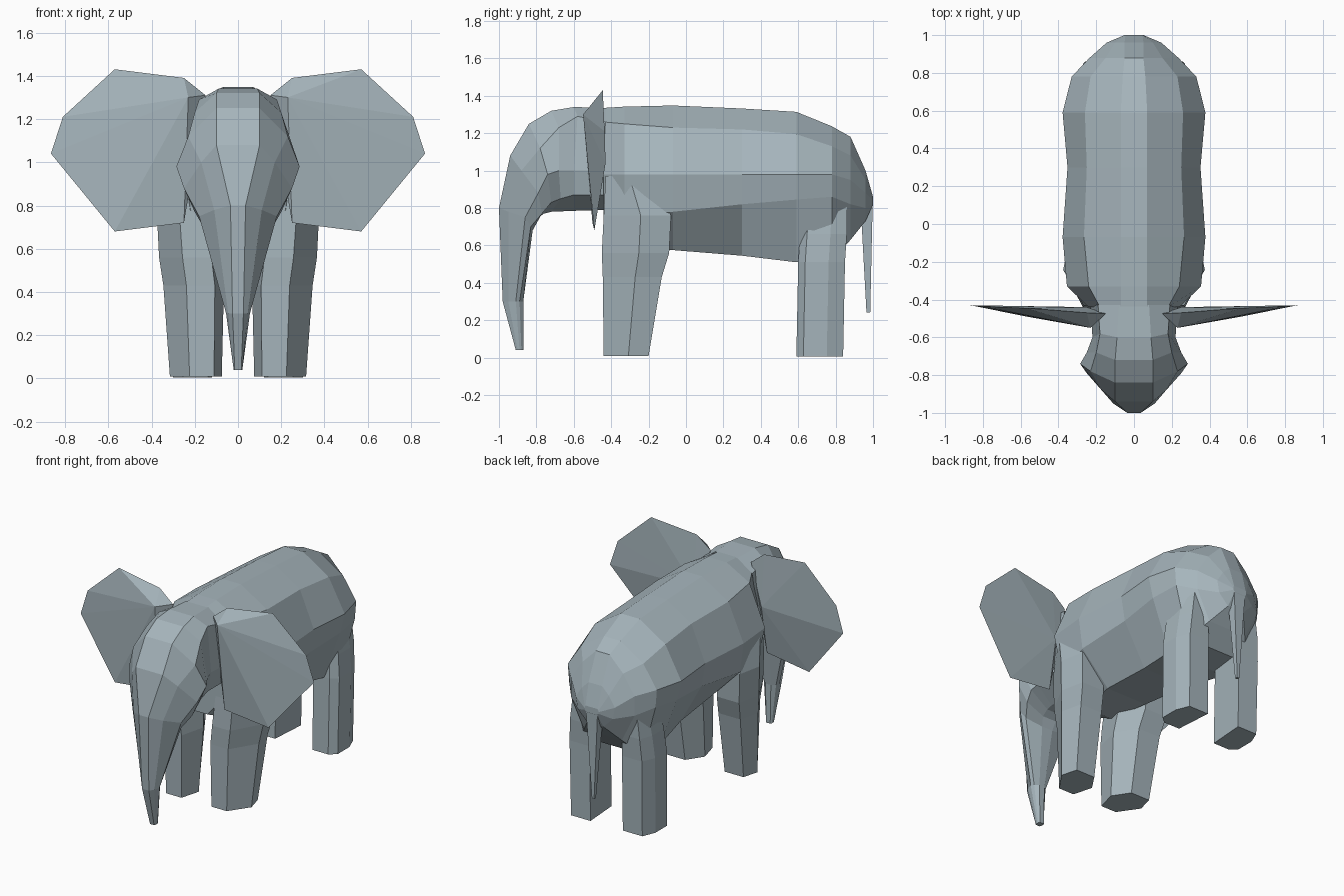
import bpy, bmesh

hide = bpy.data.materials.new("grey_hide")
hide.diffuse_color = (0.38, 0.46, 0.50, 1)


def add_mesh(name, bm):
    bmesh.ops.recalc_face_normals(bm, faces=bm.faces)
    me = bpy.data.meshes.new(name)
    bm.to_mesh(me)
    bm.free()
    me.materials.append(hide)
    ob = bpy.data.objects.new(name, me)
    bpy.context.collection.objects.link(ob)
    return ob


def loft(name, rings, caps=(0, -1)):
    """Skin a list of closed rings and cap the chosen ends."""
    bm = bmesh.new()
    vs = [[bm.verts.new(p) for p in r] for r in rings]
    n = len(vs[0])
    for a, b in zip(vs, vs[1:]):
        for i in range(n):
            j = (i + 1) % n
            bm.faces.new((a[i], a[j], b[j], b[i]))
    for c in caps:
        bm.faces.new(vs[c])
    return add_mesh(name, bm)


def both_sides(half):
    """Close a half section by mirroring it across x = 0."""
    return half + [(-x, y, z) for x, y, z in reversed(half)]


# Body: half sections from spine to belly at each y
body = [
    (-0.44, [(.07, 1.335), (.18, 1.26), (.24, .98), (.22, .78), (.08, .62)]),
    (-0.33, [(.07, 1.342), (.24, 1.25), (.355, .98), (.30, .76), (.10, .57)]),
    (-0.07, [(.07, 1.348), (.265, 1.23), (.378, .98), (.35, .78), (.15, .575)]),
    (0.30, [(.07, 1.332), (.25, 1.22), (.352, .98), (.325, .82), (.17, .545)]),
    (0.59, [(.07, 1.314), (.26, 1.195), (.378, .98), (.345, .845), (.22, .51)]),
    (0.78, [(.06, 1.237), (.23, 1.13), (.33, .98), (.32, .86), (.23, .52)]),
    (0.88, [(.05, 1.18), (.15, 1.08), (.235, .95), (.235, .82), (.14, .63)]),
    (0.96, [(.05, 1.0), (.10, .95), (.145, .88), (.13, .80), (.06, .73)]),
    (1.0, [(.045, .86), (.05, .85), (.05, .84), (.05, .83), (.04, .82)]),
]
loft("body", [both_sides([(x, y, z) for x, z in pts]) for y, pts in body])

# Head and trunk: half sections from brow to chin, ending at the trunk tip
head = [
    [(.08, -.43, 1.335), (.19, -.43, 1.26), (.23, -.43, 1.0), (.2, -.43, .87), (.05, -.43, .79)],
    [(.09, -.60, 1.34), (.18, -.58, 1.29), (.22, -.60, 1.0), (.2, -.60, .87), (.05, -.60, .785)],
    [(.10, -.72, 1.32), (.20, -.68, 1.23), (.25, -.68, 1.0), (.2, -.67, .85), (.05, -.72, .78)],
    [(.10, -.84, 1.25), (.23, -.78, 1.12), (.285, -.74, .98), (.21, -.72, .83), (.05, -.76, .77)],
    [(.10, -.94, 1.08), (.17, -.88, 1.0), (.25, -.79, .88), (.2, -.77, .77), (.05, -.80, .74)],
    [(.035, -1.0, .80), (.11, -.95, .78), (.18, -.86, .75), (.16, -.83, .70), (.04, -.82, .68)],
    [(.025, -.98, .30), (.045, -.95, .30), (.055, -.91, .30), (.045, -.89, .30), (.02, -.87, .30)],
    [(.015, -.91, .04), (.02, -.90, .04), (.02, -.89, .04), (.02, -.88, .04), (.015, -.87, .04)],
]
loft("head_and_trunk", [both_sides(h) for h in head], caps=(-1,))

# Ears: a thin rim fanned to a front and a back apex
rim = [(.15, -.475, 1.31), (.25, -.47, 1.39), (.57, -.445, 1.43), (.81, -.435, 1.21),
       (.865, -.43, 1.04), (.57, -.49, .68), (.25, -.50, .72)]
for side, s in (("right", 1), ("left", -1)):
    bm = bmesh.new()
    ring = [bm.verts.new((s * x, y, z)) for x, y, z in rim]
    for apex in ((.23, -.55, 1.30), (.25, -.44, 1.05)):
        tip = bm.verts.new((s * apex[0], apex[1], apex[2]))
        for i in range(len(ring)):
            bm.faces.new((ring[i], ring[(i + 1) % len(ring)], tip))
    add_mesh(side + "_ear", bm)

# Legs: six-sided columns, each level is z, x range, y range
hexagon = [(.15, 0), (.62, 0), (1, .55), (.88, 1), (.3, 1), (0, .55)]
blocky = [(.1, 0), (.75, 0), (1, .15), (1, .65), (.8, 1), (0, 1)]
legs = {
    "front_leg": (hexagon, [(.01, .075, .315, -.44, -.20), (.43, .065, .345, -.445, -.13),
                            (.56, .08, .365, -.45, -.09), (.76, .10, .375, -.44, -.08),
                            (.97, .14, .34, -.43, -.20)]),
    "back_leg": (blocky, [(.005, .12, .30, .59, .84), (.51, .12, .305, .60, .85),
                          (.66, .13, .29, .61, .86), (.84, .14, .26, .63, .86)]),
}
for name, (outline, levels) in legs.items():
    for side, s in (("right", 1), ("left", -1)):
        loft(side + "_" + name,
             [[(s * (x0 + (x1 - x0) * u), y0 + (y1 - y0) * v, z) for u, v in outline]
              for z, x0, x1, y0, y1 in levels], caps=(0,))

# Tail: a thin tapering strand
tail = [(.86, .045, .94, 1.0), (.70, .035, .94, .995), (.24, .008, .965, .985)]
loft("tail", [[(-w, y0, z), (w, y0, z), (w, y1, z), (-w, y1, z)] for z, w, y0, y1 in tail])
